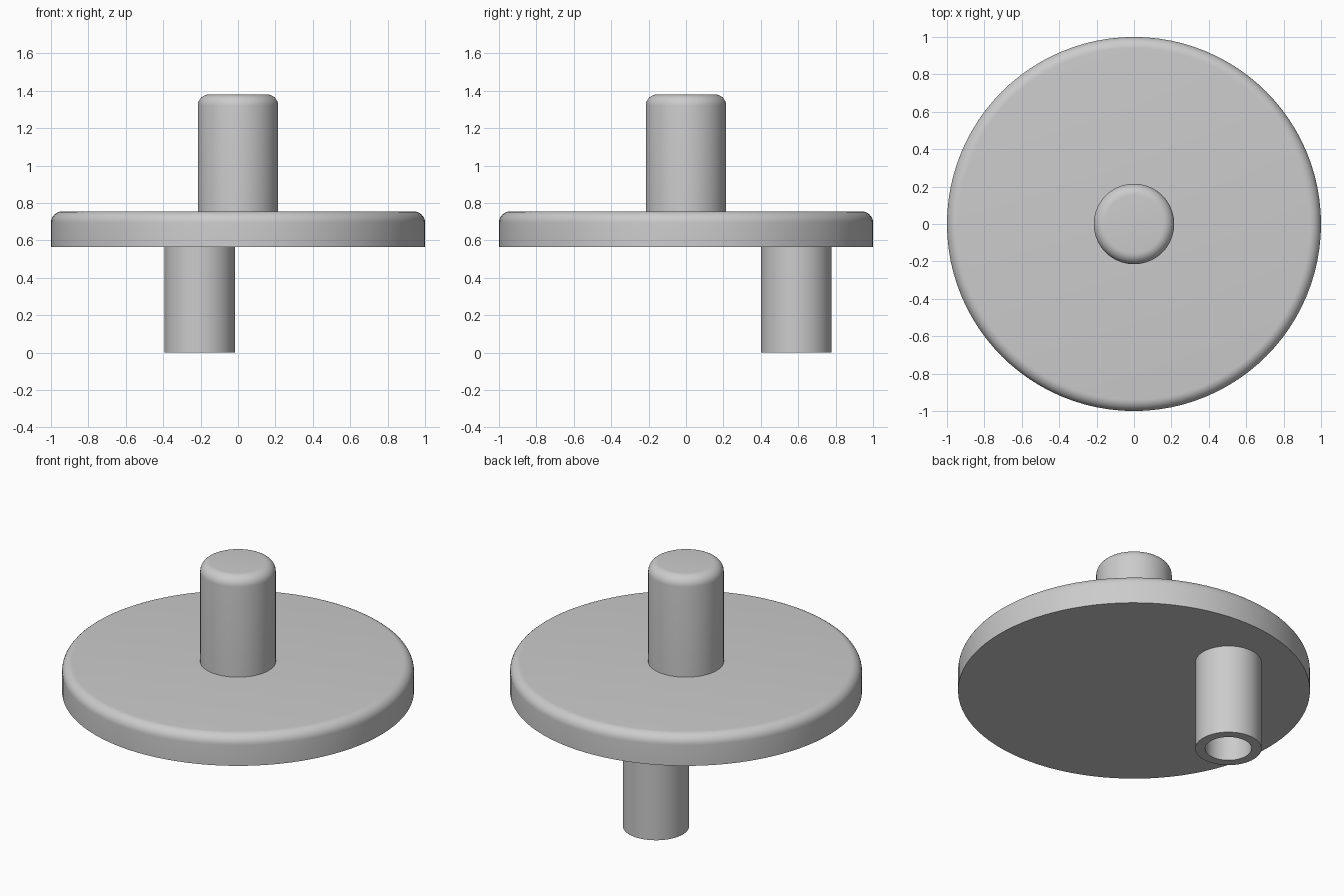
import bpy, bmesh
from math import radians, sin, cos, pi

if "Cube" in bpy.data.objects:
    bpy.data.objects.remove(bpy.data.objects["Cube"])

# Single plain grey material
GREY = (0.6, 0.6, 0.6, 1)
grey = bpy.data.materials.new("plain grey")
grey.use_nodes = True
grey.diffuse_color = GREY
grey.node_tree.nodes["Principled BSDF"].inputs["Base Color"].default_value = GREY


def rounded_top(radius, base, top, fillet, steps=8):
    """Profile of a solid cylinder with a rounded upper rim."""
    arc = [(radius - fillet + fillet * cos(a), top - fillet + fillet * sin(a))
           for a in (pi / 2 * i / steps for i in range(steps + 1))]
    return [(0, base), (radius, base)] + arc + [(0, top)]


def lathe(name, profile, segments, location=(0, 0, 0)):
    """Spin an (r, z) profile around the vertical axis."""
    bm = bmesh.new()
    verts = [bm.verts.new((r, 0, z)) for r, z in profile]
    edges = [bm.edges.new(pair) for pair in zip(verts, verts[1:])]
    bmesh.ops.spin(bm, geom=verts + edges, cent=(0, 0, 0), axis=(0, 0, 1),
                   angle=2 * pi, steps=segments)
    bmesh.ops.remove_doubles(bm, verts=bm.verts, dist=0.0001)
    bmesh.ops.recalc_face_normals(bm, faces=bm.faces)
    mesh = bpy.data.meshes.new(name)
    bm.to_mesh(mesh)
    bm.free()
    mesh.materials.append(grey)
    obj = bpy.data.objects.new(name, mesh)
    obj.location = location
    bpy.context.collection.objects.link(obj)
    bpy.ops.object.select_all(action="DESELECT")
    obj.select_set(True)
    bpy.context.view_layer.objects.active = obj
    bpy.ops.object.shade_smooth_by_angle(angle=radians(30))
    return obj


# Wide wheel disc and its central shaft
lathe("disc", rounded_top(1, 0.565, 0.755, 0.06), 96)
lathe("shaft", rounded_top(0.215, 0.75, 1.38, 0.06), 64)

# Hollow crank pin hanging off-centre below the disc
pin = [(0.132, 0.565), (0.132, 0), (0.188, 0), (0.188, 0.57)]
lathe("crank_pin", pin, 64, (-0.205, 0.59, 0))
